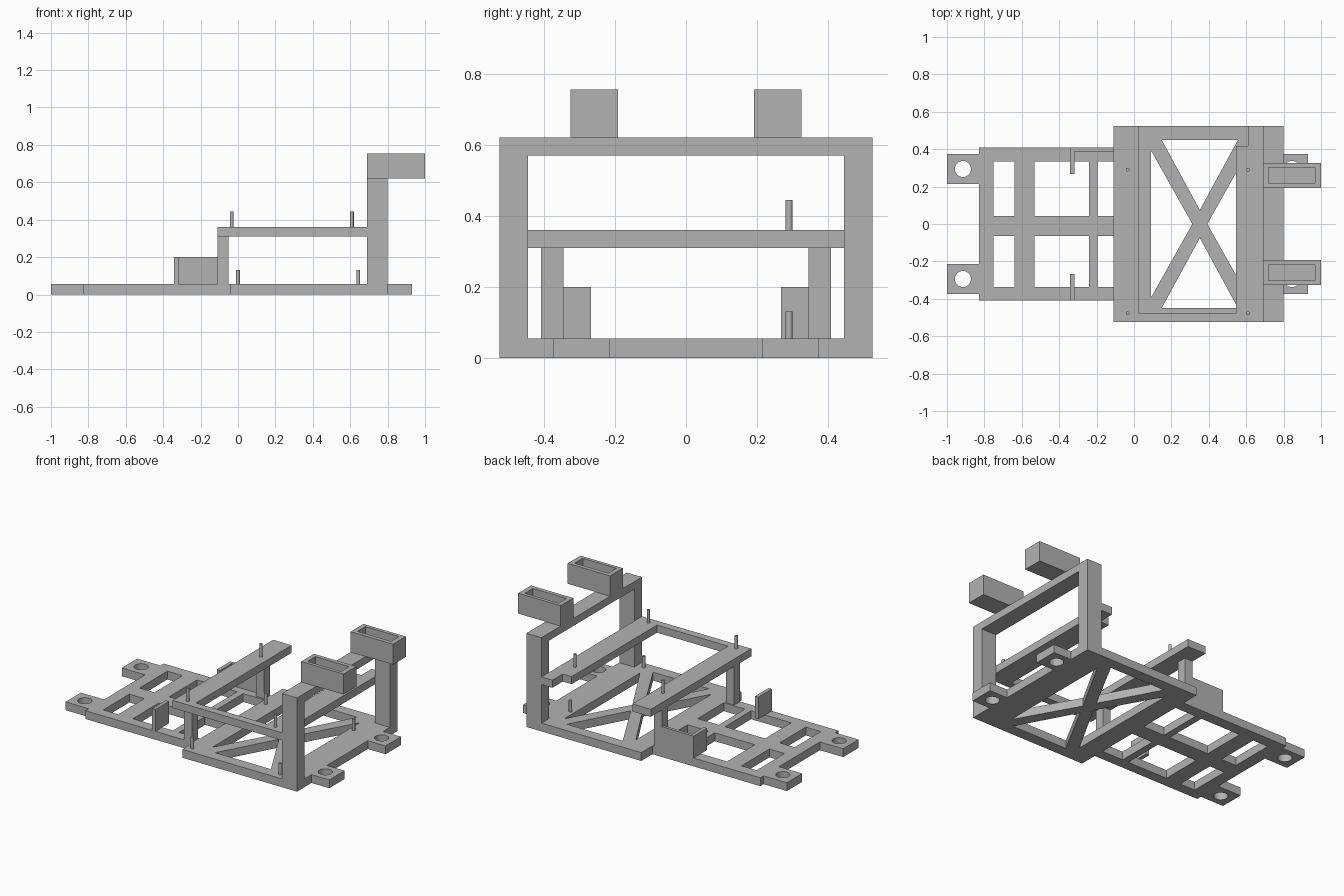
import bpy, bmesh, math

cube = bpy.data.objects.get("Cube")
if cube:
    bpy.data.objects.remove(cube, do_unlink=True)

grey = bpy.data.materials.new("plain grey")
grey.use_nodes = True
COLOUR = (0.45, 0.45, 0.45, 1)
grey.diffuse_color = COLOUR
grey.node_tree.nodes["Principled BSDF"].inputs["Base Color"].default_value = COLOUR

T = 0.055            # base thickness
DECK, TOP = 0.31, 0.36   # underside and top of the raised deck


def rect(x0, x1, y0, y1):
    return [(x0, y0), (x1, y0), (x1, y1), (x0, y1)]


def circle(x, y, r, n=32):
    return [(x + r * math.cos(2 * math.pi * i / n),
             y + r * math.sin(2 * math.pi * i / n)) for i in range(n)]


def plate(name, loops, z0, z1):
    """Extrude an outline between two heights; further loops become holes."""
    curve = bpy.data.curves.new(name, "CURVE")
    curve.dimensions = "2D"
    curve.fill_mode = "BOTH"
    curve.extrude = (z1 - z0) / 2
    for loop in loops:
        spline = curve.splines.new("POLY")
        spline.points.add(len(loop) - 1)
        for point, (x, y) in zip(spline.points, loop):
            point.co = (x, y, 0, 1)
        spline.use_cyclic_u = True
    obj = bpy.data.objects.new(name, curve)
    bpy.context.collection.objects.link(obj)
    bpy.ops.object.select_all(action="DESELECT")
    obj.select_set(True)
    bpy.context.view_layer.objects.active = obj
    bpy.ops.object.convert(target="MESH")
    obj = bpy.context.object
    bm = bmesh.new()
    bm.from_mesh(obj.data)
    bmesh.ops.remove_doubles(bm, verts=bm.verts, dist=0.0001)
    bmesh.ops.translate(bm, verts=bm.verts, vec=(0, 0, (z0 + z1) / 2))
    bmesh.ops.recalc_face_normals(bm, faces=bm.faces)
    bm.to_mesh(obj.data)
    bm.free()
    obj.data.materials.clear()
    obj.data.materials.append(grey)
    bpy.ops.object.shade_smooth_by_angle(angle=math.radians(30))
    return obj


def box(name, x0, x1, y0, y1, z0, z1):
    return plate(name, [rect(x0, x1, y0, y1)], z0, z1)


# Base plate: half outline with lugs, mirrored across y
half = [(-1, 0.214), (-1, 0.374), (-0.83, 0.374), (-0.83, 0.408), (-0.04, 0.408),
        (-0.04, 0.525), (0.8, 0.525), (0.8, 0.374), (0.93, 0.374), (0.93, 0.214),
        (0.8, 0.214)]
inner = [(-0.83, 0.214)]
upper = inner + half
outline = upper + [(x, -y) for x, y in reversed(upper)]

holes = []
# Windows in the narrow part
for x0, x1 in ((-0.75, -0.64), (-0.533, -0.24), (-0.195, -0.04)):
    holes.append(rect(x0, x1, 0.042, 0.333))
    holes.append(rect(x0, x1, -0.338, -0.065))
# Triangles that leave a cross brace in the wide part
cx = 0.352
for s in (-1, 1):
    holes.append([(cx - 0.204, s * 0.45), (cx + 0.204, s * 0.45), (cx, s * 0.075)])
    holes.append([(cx + s * 0.262, 0.395), (cx + s * 0.262, -0.395), (cx + s * 0.04, 0)])
    # Mounting holes in the lugs
    holes.append(circle(-0.915, s * 0.294, 0.043))
    holes.append(circle(0.845, s * 0.294, 0.043))
plate("base_plate", [outline] + holes, 0, T)

# Raised deck: two cross beams joined along the front
deck = [(-0.11, -0.525), (0.69, -0.525), (0.69, 0.525), (0.61, 0.525), (0.61, 0.417),
        (0.545, 0.417), (0.545, -0.475), (0.025, -0.475), (0.025, 0.525), (-0.11, 0.525)]
plate("raised_deck", [deck], DECK, TOP)

# Portal frame, deck posts, end stops and open trays
box("portal_beam", 0.69, 0.8, -0.525, 0.525, 0.57, 0.62)
for side, s in (("left", 1), ("right", -1)):
    def span(a, b):
        return sorted((s * a, s * b))

    box("portal_post_" + side, 0.69, 0.8, *span(0.445, 0.525), T, 0.57)
    box("deck_post_" + side, -0.11, -0.05, *span(0.345, 0.408), T, DECK)
    box("end_stop_" + side, -0.342, -0.318, *span(0.268, 0.408), T, 0.2)
    box("tray_floor_" + side, 0.69, 1, *span(0.192, 0.325), 0.62, 0.65)
    plate("tray_wall_" + side, [rect(0.69, 1, *span(0.192, 0.325)),
                                rect(0.72, 0.967, *span(0.219, 0.302))], 0.65, 0.755)
box("side_guard", -0.342, -0.11, 0.388, 0.408, T, 0.2)

# Locating pins on the base and on the deck
for y in (0.29, -0.477):
    for x in (0, 0.643):
        plate("base_pin", [circle(x, y, 0.01, 16)], T, 0.13)
        plate("deck_pin", [circle(x - 0.034, y, 0.01, 16)], TOP, 0.445)
